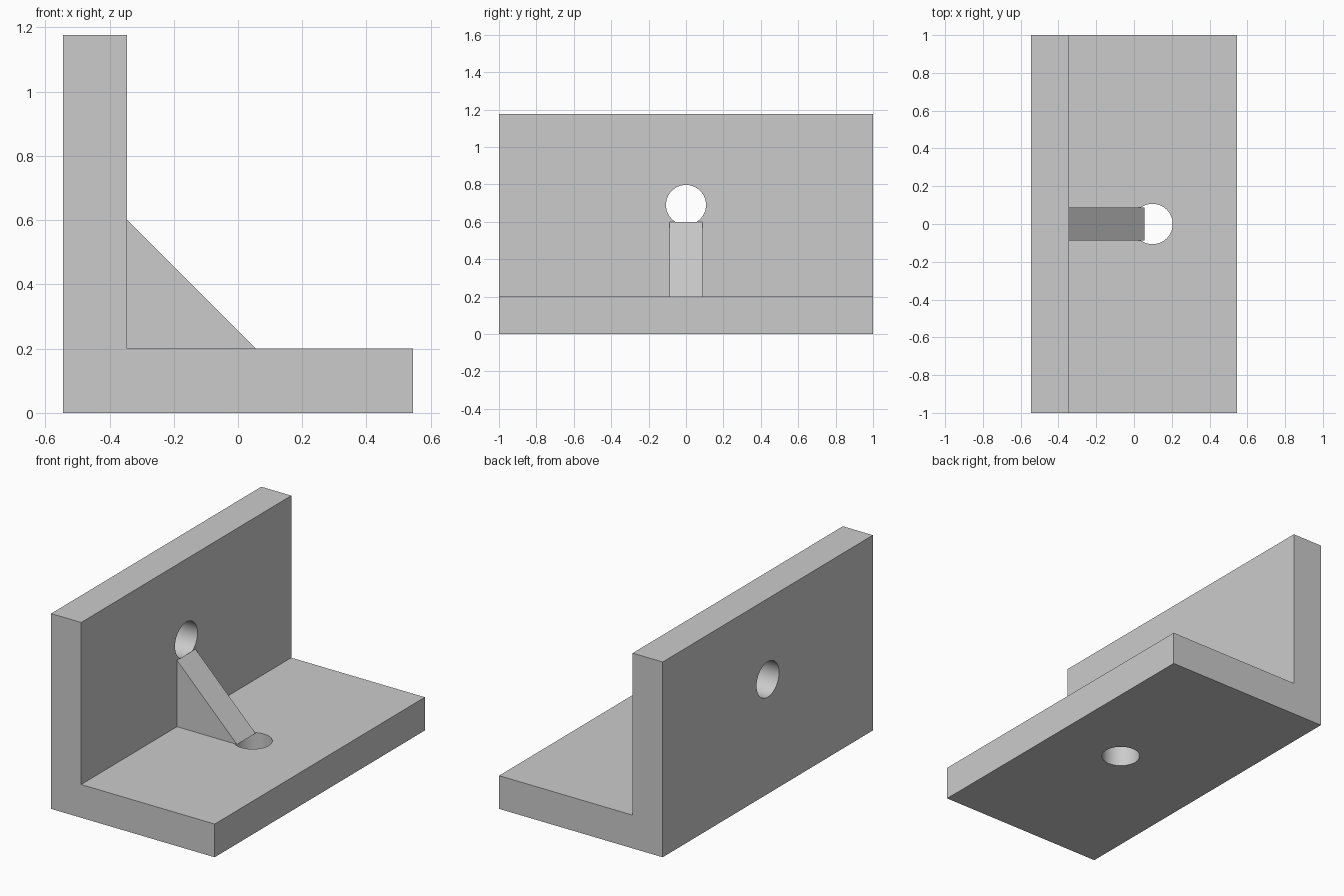
import bpy, bmesh
from math import pi

cube = bpy.data.objects.get("Cube")
if cube:
    bpy.data.objects.remove(cube, do_unlink=True)

HALF_X, HEIGHT, THICK = 0.545, 1.176, 0.2
INNER_X = -HALF_X + THICK      # inside face of the upright
HOLE_R = 0.107

grey = bpy.data.materials.new("light_grey")
grey.use_nodes = True
colour = (0.6, 0.6, 0.6, 1)
grey.diffuse_color = colour
grey.node_tree.nodes["Principled BSDF"].inputs["Base Color"].default_value = colour


def extrude_profile(name, profile, half_width):
    """Solid from an x-z outline, extruded symmetrically along y."""
    bm = bmesh.new()
    face = bm.faces.new([bm.verts.new((x, -half_width, z)) for x, z in profile])
    new = bmesh.ops.extrude_face_region(bm, geom=[face])["geom"]
    verts = [v for v in new if isinstance(v, bmesh.types.BMVert)]
    bmesh.ops.translate(bm, verts=verts, vec=(0, 2 * half_width, 0))
    bmesh.ops.recalc_face_normals(bm, faces=bm.faces)
    mesh = bpy.data.meshes.new(name)
    bm.to_mesh(mesh)
    bm.free()
    mesh.materials.append(grey)
    obj = bpy.data.objects.new(name, mesh)
    bpy.context.collection.objects.link(obj)
    return obj


def drill(target, location, rotation):
    """Cut a round bolt hole through the target."""
    bpy.ops.mesh.primitive_cylinder_add(vertices=64, radius=HOLE_R, depth=2 * THICK,
                                        location=location, rotation=rotation)
    cutter = bpy.context.object
    cutter.name = "hole_cutter"
    cutter.hide_render = True
    cutter.data.materials.append(grey)
    mod = target.modifiers.new("bolt_hole", "BOOLEAN")
    mod.operation, mod.solver, mod.object = "DIFFERENCE", "EXACT", cutter
    bpy.context.view_layer.objects.active = target
    bpy.ops.object.modifier_apply(modifier=mod.name)
    bpy.data.objects.remove(cutter, do_unlink=True)


# L-shaped angle plate
angle_plate = extrude_profile("angle_plate", [
    (-HALF_X, 0), (HALF_X, 0), (HALF_X, THICK),
    (INNER_X, THICK), (INNER_X, HEIGHT), (-HALF_X, HEIGHT)], 1.0)

# One bolt hole in the upright, one in the base
drill(angle_plate, (-HALF_X + THICK / 2, 0, 0.69), (0, pi / 2, 0))
drill(angle_plate, (0.098, 0, THICK / 2), (0, 0, 0))

# Triangular stiffening rib in the corner
extrude_profile("corner_rib", [
    (INNER_X, THICK), (INNER_X + 0.4, THICK), (INNER_X, THICK + 0.4)], 0.088)

# Smooth hole walls, crisp edges
bpy.ops.object.select_all(action="DESELECT")
angle_plate.select_set(True)
bpy.context.view_layer.objects.active = angle_plate
bpy.ops.object.shade_smooth_by_angle(angle=pi / 6)
